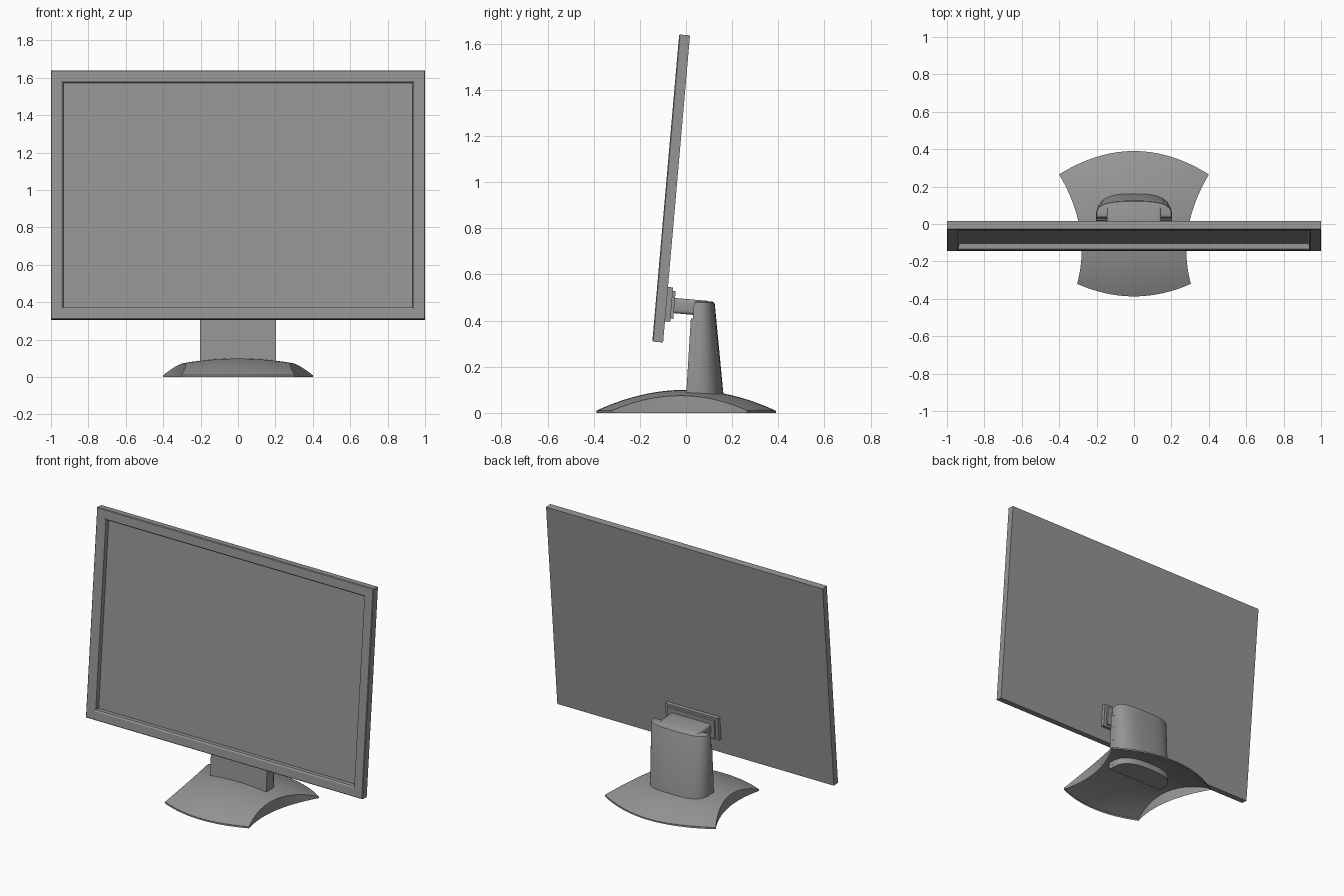
import bpy, bmesh, math
from mathutils import Vector

if "Cube" in bpy.data.objects:
    bpy.data.objects.remove(bpy.data.objects["Cube"])

TILT = math.radians(-5)

grey = bpy.data.materials.new("mid_grey")
grey.diffuse_color = (0.3, 0.3, 0.3, 1)
grey.use_nodes = True
grey.node_tree.nodes["Principled BSDF"].inputs["Base Color"].default_value = grey.diffuse_color


def finish(name, bm, loc=(0, 0, 0), tilt=0.0):
    bmesh.ops.recalc_face_normals(bm, faces=bm.faces)
    me = bpy.data.meshes.new(name)
    bm.to_mesh(me)
    bm.free()
    ob = bpy.data.objects.new(name, me)
    bpy.context.collection.objects.link(ob)
    me.materials.append(grey)
    ob.location = loc
    ob.rotation_euler.x = tilt
    bpy.ops.object.select_all(action='DESELECT')
    ob.select_set(True)
    bpy.context.view_layer.objects.active = ob
    bpy.ops.object.shade_smooth_by_angle(angle=math.radians(30))
    return ob


def loft(rings, cap_first=True, cap_last=True):
    """Skin a list of closed rings with equal point counts."""
    bm = bmesh.new()
    vs = [[bm.verts.new(p) for p in r] for r in rings]
    n = len(vs[0])
    for a, b in zip(vs, vs[1:]):
        for i in range(n):
            j = (i + 1) % n
            bm.faces.new((a[i], a[j], b[j], b[i]))
    if cap_first:
        bm.faces.new(vs[0][::-1])
    if cap_last:
        bm.faces.new(vs[-1])
    return bm


def box(name, size, loc, tilt=0.0, bevel=0.0):
    bm = bmesh.new()
    bmesh.ops.create_cube(bm, size=1)
    bmesh.ops.scale(bm, vec=Vector(size), verts=bm.verts)
    if bevel:
        bmesh.ops.bevel(bm, geom=bm.edges[:], offset=bevel, segments=3,
                        profile=0.5, affect='EDGES')
    return finish(name, bm, loc, tilt)


# Display housing: nested rectangles from the back, round the rim, into the recess
H, T = 1.336, 0.047
PANEL = (0, -0.146, 0.309)


def rect(inset, y):
    x, a, b = 1 - inset, inset, H - inset
    return [(-x, y, a), (x, y, a), (x, y, b), (-x, y, b)]


finish("display_housing",
       loft([rect(0.0, T), rect(0.0, 0.004), rect(0.004, 0.0), rect(0.056, 0.0),
             rect(0.065, 0.006), rect(0.066, 0.036)], cap_last=False),
       PANEL, TILT)

# Screen at the bottom of the recess
bm = bmesh.new()
bm.faces.new([bm.verts.new(p) for p in rect(0.066, 0.036)])
finish("screen", bm, PANEL, TILT)

# Mounting plate with a smaller raised plate behind it
box("mount_plate", (0.38, 0.024, 0.15), (0, -0.074, 0.47), TILT)
box("mount_plate_back", (0.34, 0.014, 0.12), (0, -0.057, 0.468), TILT)

# Arm from the plate into the column
box("arm", (0.29, 0.165, 0.066), (0, 0.018, 0.459), TILT, 0.014)


# Column: flat front, rounded back, tapering upward
def d_ring(z, front, back, half=0.203, n=32):
    pts = []
    for i in range(n + 1):
        a = math.pi * i / n
        c, s = math.cos(a), max(0.0, math.sin(a))
        pts.append((half * math.copysign(abs(c) ** 0.7, c),
                    front + (back - front) * (0.12 + 0.88 * s ** 0.7), z))
    return [(half, front, z)] + pts + [(-half, front, z)]


finish("column",
       loft([d_ring(0.04, 0.006, 0.166), d_ring(0.47, 0.034, 0.125),
             d_ring(0.479, 0.037, 0.121, 0.199), d_ring(0.482, 0.043, 0.113, 0.19)]))

# Front cover of the column, stopping short of the arm
finish("column_front_cover",
       loft([[(-0.203, y0, z), (0.203, y0, z), (0.203, y1, z), (-0.203, y1, z)]
             for z, y0, y1 in ((0.05, -0.001, 0.03), (0.41, 0.021, 0.05))]))

# Base: domed fan-shaped shell with concave sides, open underneath
NU, NV = 32, 32
bm = bmesh.new()
grid = []
for j in range(NV + 1):
    t = j / NV
    yc, ys = -0.387 + 0.777 * t, -0.32 + 0.585 * t
    w = 0.28 + 0.735 * (ys + 0.14) ** 2
    row = []
    for i in range(NU + 1):
        s = 2 * i / NU - 1
        x, y = s * w, yc + (ys - yc) * s * s
        row.append(bm.verts.new((x, y, max(0.008, 0.1 - 0.3 * x * x - 0.6 * y * y))))
    grid.append(row)
for j in range(NV):
    for i in range(NU):
        bm.faces.new((grid[j][i], grid[j][i + 1], grid[j + 1][i + 1], grid[j + 1][i]))
rim = [e for e in bm.edges if e.is_boundary]
new = bmesh.ops.extrude_edge_only(bm, edges=rim)["geom"]
for v in new:
    if isinstance(v, bmesh.types.BMVert):
        v.co.z = 0
finish("base", bm)
